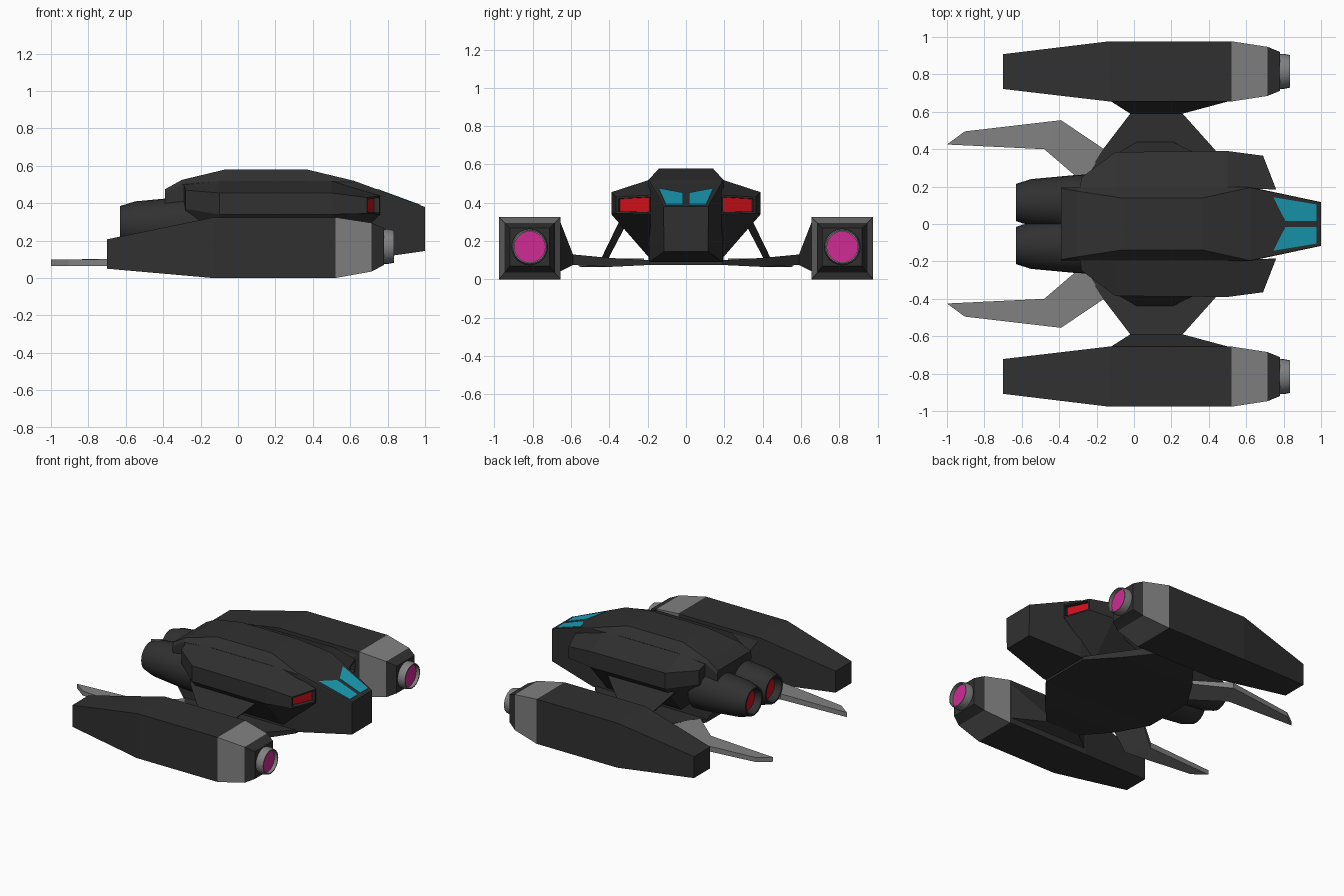
import bpy, bmesh, math

if "Cube" in bpy.data.objects:
    bpy.data.objects.remove(bpy.data.objects["Cube"])


def material(name, rgb):
    m = bpy.data.materials.new(name)
    m.diffuse_color = (*rgb, 1)
    m.use_nodes = True
    m.node_tree.nodes["Principled BSDF"].inputs["Base Color"].default_value = m.diffuse_color
    return m


DARK = material("dark_plating", (0.03, 0.03, 0.03))
GREY = material("mid_grey", (0.22, 0.22, 0.22))
CYAN = material("cyan_glass", (0.01, 0.35, 0.48))
RED = material("red_glow", (0.6, 0.005, 0.01))
PINK = material("magenta_glow", (0.62, 0.025, 0.3))


def loft(name, rings, mats=(DARK,), bands=None, end_mat=0, inset=None,
         start_cap=True, mirror=True, smooth=False):
    """Skin a list of equal-length point rings; optionally recess the end cap."""
    bm = bmesh.new()
    vs = [[bm.verts.new(p) for p in r] for r in rings]
    n = len(rings[0])
    for i in range(len(rings) - 1):
        for j in range(n):
            k = (j + 1) % n
            f = bm.faces.new((vs[i][j], vs[i][k], vs[i + 1][k], vs[i + 1][j]))
            f.material_index = bands[i] if bands else 0
    if start_cap:
        bm.faces.new(vs[0][::-1])
    end = bm.faces.new(vs[-1])
    bmesh.ops.recalc_face_normals(bm, faces=bm.faces)
    if inset:
        bmesh.ops.inset_region(bm, faces=[end], thickness=inset[0])
        wall = bmesh.ops.inset_region(bm, faces=[end], thickness=0.001, depth=-inset[1])
        for f in wall["faces"]:
            f.material_index = 0
    end.material_index = end_mat
    me = bpy.data.meshes.new(name)
    bm.to_mesh(me)
    bm.free()
    for m in mats:
        me.materials.append(m)
    ob = bpy.data.objects.new(name, me)
    bpy.context.collection.objects.link(ob)
    if smooth:
        bpy.ops.object.select_all(action='DESELECT')
        ob.select_set(True)
        bpy.context.view_layer.objects.active = ob
        bpy.ops.object.shade_smooth_by_angle(angle=math.radians(30))
    if mirror:
        mod = ob.modifiers.new("mirror", 'MIRROR')
        mod.use_axis = (False, True, False)
    return ob


def box_ring(x, y0, y1, z0, z1):
    return [(x, y0, z0), (x, y1, z0), (x, y1, z1), (x, y0, z1)]


def round_rings(profile, y, z, n=24):
    return [[(x, y + r * math.cos(math.tau * i / n), z + r * math.sin(math.tau * i / n))
             for i in range(n)] for x, r in profile]


# Central hull: x, then half-section (y, z) at roof, shoulder and keel
stations = [
    (-0.39, (0.19, 0.475), (0.195, 0.45), (0.19, 0.22)),
    (-0.30, (0.175, 0.525), (0.195, 0.50), (0.195, 0.09)),
    (-0.07, (0.14, 0.58), (0.195, 0.52), (0.195, 0.09)),
    (0.37, (0.14, 0.58), (0.195, 0.52), (0.195, 0.09)),
    (0.62, (0.195, 0.52), (0.198, 0.512), (0.19, 0.09)),
    (1.0, (0.115, 0.38), (0.117, 0.374), (0.115, 0.145)),
]
loft("hull", [[(x, y, z) for y, z in half] + [(x, -y, z) for y, z in half[::-1]]
              for x, *half in stations], mirror=False)

# Cockpit windows lying on the sloped nose
glass = [(0.745, 0.143), (0.975, 0.105), (0.975, 0.015), (0.81, 0.015)]
loft("cockpit_window", [[(x, y, 0.52 - (x - 0.62) * 0.14 / 0.38 + d) for x, y in glass]
                        for d in (-0.006, 0.003)], mats=(CYAN,))

# Shoulder pods with recessed red lamps in the front
loft("shoulder_pod", [
    [(-0.29, 0.19, 0.50), (-0.28, 0.25, 0.47), (-0.28, 0.25, 0.37), (-0.29, 0.19, 0.28)],
    [(-0.10, 0.19, 0.52), (-0.10, 0.385, 0.455), (-0.10, 0.385, 0.34), (-0.10, 0.19, 0.11)],
    [(0.50, 0.19, 0.52), (0.50, 0.39, 0.455), (0.50, 0.39, 0.34), (0.50, 0.19, 0.11)],
    [(0.76, 0.185, 0.44), (0.69, 0.365, 0.43), (0.69, 0.365, 0.345), (0.76, 0.185, 0.34)],
], mats=(DARK, RED), end_mat=1, inset=(0.014, 0.03))

# Belly plate and wings flaring into the nacelles: y, x range, z range
wing = [(0, -0.30, 0.60, 0.075, 0.10), (0.19, -0.30, 0.60, 0.075, 0.10),
        (0.40, -0.165, 0.43, 0.065, 0.112), (0.59, -0.02, 0.26, 0.075, 0.13),
        (0.66, -0.13, 0.52, 0.04, 0.31)]
loft("wing", [[(x0, y, z0), (x1, y, z0), (x1, y, z1), (x0, y, z1)]
              for y, x0, x1, z0, z1 in wing], start_cap=False)

# Leaning struts between pods and wings
loft("wing_strut", [[(x0, y0, z), (x1, y0, z), (x1, y1, z), (x0, y1, z)]
                    for z, x0, x1, y0, y1 in ((0.31, -0.15, 0.40, 0.30, 0.345),
                                              (0.10, 0.03, 0.19, 0.41, 0.447))])

# Nacelles with a grey band near the front
loft("nacelle", [
    box_ring(-0.70, 0.722, 0.908, 0.05, 0.207),
    box_ring(-0.13, 0.655, 0.977, 0.0, 0.325),
    box_ring(0.52, 0.655, 0.977, 0.0, 0.325),
    box_ring(0.715, 0.685, 0.947, 0.035, 0.295),
    box_ring(0.78, 0.712, 0.92, 0.07, 0.268),
], mats=(DARK, GREY), bands=(0, 0, 1, 0))

# Nacelle nozzles with magenta discs
loft("nacelle_nozzle", round_rings([(0.76, 0.092), (0.80, 0.094), (0.835, 0.087),
                                    (0.835, 0.08), (0.81, 0.08)], 0.816, 0.169),
     mats=(GREY, PINK), end_mat=1, smooth=True)

# Rear engines with red exhausts
loft("rear_engine", round_rings([(-0.20, 0.15), (-0.30, 0.148), (-0.55, 0.125), (-0.63, 0.10),
                                 (-0.63, 0.088), (-0.58, 0.075)], 0.115, 0.285),
     mats=(DARK, RED), end_mat=1, smooth=True)

# Swept grey tail fins: inner and outer edge points, z range
fin = [((-0.27, 0.22), (-0.16, 0.40), 0.08, 0.108),
       ((-0.48, 0.40), (-0.39, 0.555), 0.065, 0.106),
       ((-1.0, 0.425), (-0.905, 0.495), 0.065, 0.098)]
loft("tail_fin", [[(*a, z0), (*b, z0), (*b, z1), (*a, z1)] for a, b, z0, z1 in fin],
     mats=(GREY,))
